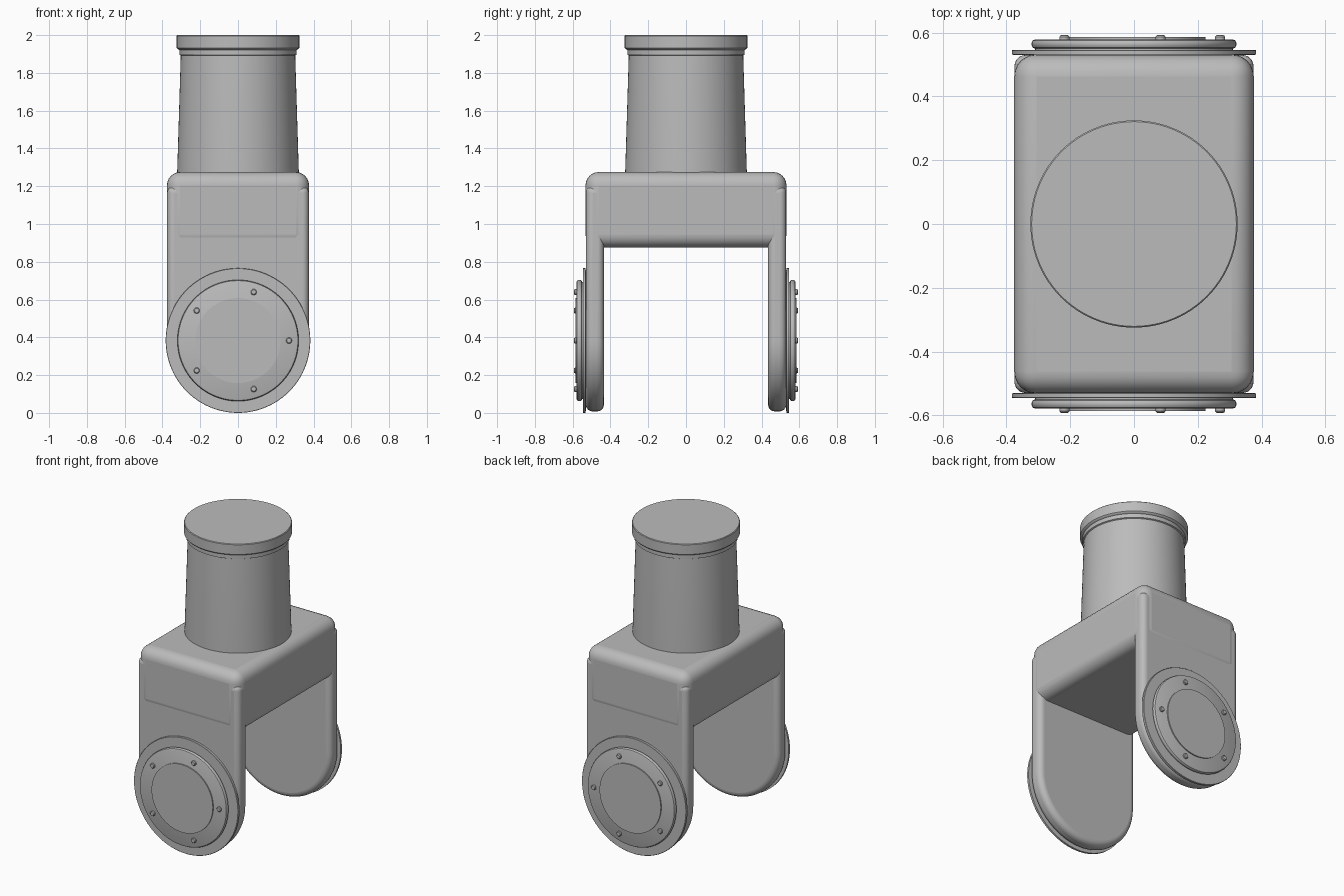
import bpy, bmesh, math
from mathutils import Matrix

cube = bpy.data.objects.get("Cube")
if cube:
    bpy.data.objects.remove(cube, do_unlink=True)

grey = bpy.data.materials.new("plain_grey")
grey.use_nodes = True
grey.diffuse_color = (0.5, 0.5, 0.5, 1)
grey.node_tree.nodes["Principled BSDF"].inputs["Base Color"].default_value = (0.5, 0.5, 0.5, 1)

PIVOT_Z = 0.383
ARM_R = 0.375


def finish(name, bm, bevel=0):
    bmesh.ops.recalc_face_normals(bm, faces=bm.faces[:])
    mesh = bpy.data.meshes.new(name)
    bm.to_mesh(mesh)
    bm.free()
    mesh.materials.append(grey)
    ob = bpy.data.objects.new(name, mesh)
    bpy.context.collection.objects.link(ob)
    if bevel:
        mod = ob.modifiers.new("rounded_edges", "BEVEL")
        mod.width, mod.segments, mod.limit_method = bevel, 6, "ANGLE"
        mod.angle_limit = math.radians(40)
    bpy.ops.object.select_all(action="DESELECT")
    bpy.context.view_layer.objects.active = ob
    ob.select_set(True)
    bpy.ops.object.shade_smooth_by_angle(angle=math.radians(30))
    return ob


def lathe(name, profile, matrix=Matrix(), segments=96):
    """Revolve (radius, height) points about the local z axis."""
    bm = bmesh.new()
    verts = [bm.verts.new((r, 0, h)) for r, h in profile]
    edges = [bm.edges.new(pair) for pair in zip(verts, verts[1:])]
    bmesh.ops.spin(bm, geom=verts + edges, axis=(0, 0, 1), cent=(0, 0, 0),
                   angle=math.tau, steps=segments)
    bmesh.ops.remove_doubles(bm, verts=bm.verts[:], dist=0.0001)
    bmesh.ops.transform(bm, matrix=matrix, verts=bm.verts[:])
    return finish(name, bm)


# Rounded bridge block
bm = bmesh.new()
bmesh.ops.create_cube(bm, size=1, matrix=Matrix.Translation((0, 0, 1.075))
                      @ Matrix.Diagonal((0.752, 1.064, 0.4, 1)))
finish("bridge", bm, 0.07)

# Tapered column with collar and cap
lathe("column", [(0, 1.2), (0.322, 1.2), (0.322, 1.275), (0.303, 1.892),
                 (0.311, 1.896), (0.311, 1.922), (0.32, 1.926), (0.325, 1.932),
                 (0.325, 1.996), (0.321, 2.0), (0, 2.0)])

for side, label in ((-1, "front"), (1, "back")):
    # Fork arm: straight top, semicircular foot
    bm = bmesh.new()
    outline = [(ARM_R, 1.2)]
    steps = 48
    for i in range(steps + 1):
        a = -math.pi * i / steps
        outline.append((ARM_R * math.cos(a), PIVOT_Z + ARM_R * math.sin(a)))
    outline.append((-ARM_R, 1.2))
    face = bm.faces.new([bm.verts.new((x, side * 0.435, z)) for x, z in outline])
    ext = bmesh.ops.extrude_face_region(bm, geom=[face])
    moved = [v for v in ext["geom"] if isinstance(v, bmesh.types.BMVert)]
    bmesh.ops.translate(bm, vec=(0, side * 0.095, 0), verts=moved)
    finish(label + "_arm", bm, 0.035)

    # Local z points outward from the arm at the pivot
    out = Matrix.Translation((0, 0, PIVOT_Z)) @ Matrix.Rotation(-side * math.pi / 2, 4, "X")

    lathe(label + "_flange", [(0, 0.52), (0.383, 0.531), (0.383, 0.544),
                              (0.381, 0.546), (0, 0.546)], out)
    lathe(label + "_cover", [(0, 0.54), (0.31, 0.54), (0.31, 0.55), (0.317, 0.553),
                             (0.321, 0.56), (0.321, 0.569), (0.317, 0.576),
                             (0.31, 0.579), (0, 0.579)], out)
    lathe(label + "_hub_plate", [(0, 0.57), (0.225, 0.57), (0.225, 0.586), (0, 0.586)], out)

    # Ring of five domed bolts
    for i in range(5):
        a = math.tau * i / 5
        spot = Matrix.Translation((0.27 * math.cos(a), 0.27 * math.sin(a), 0))
        lathe(f"{label}_bolt_{i + 1}", [(0, 0.57), (0.016, 0.57), (0.016, 0.587),
                                       (0.012, 0.592), (0, 0.593)], out @ spot, 20)
